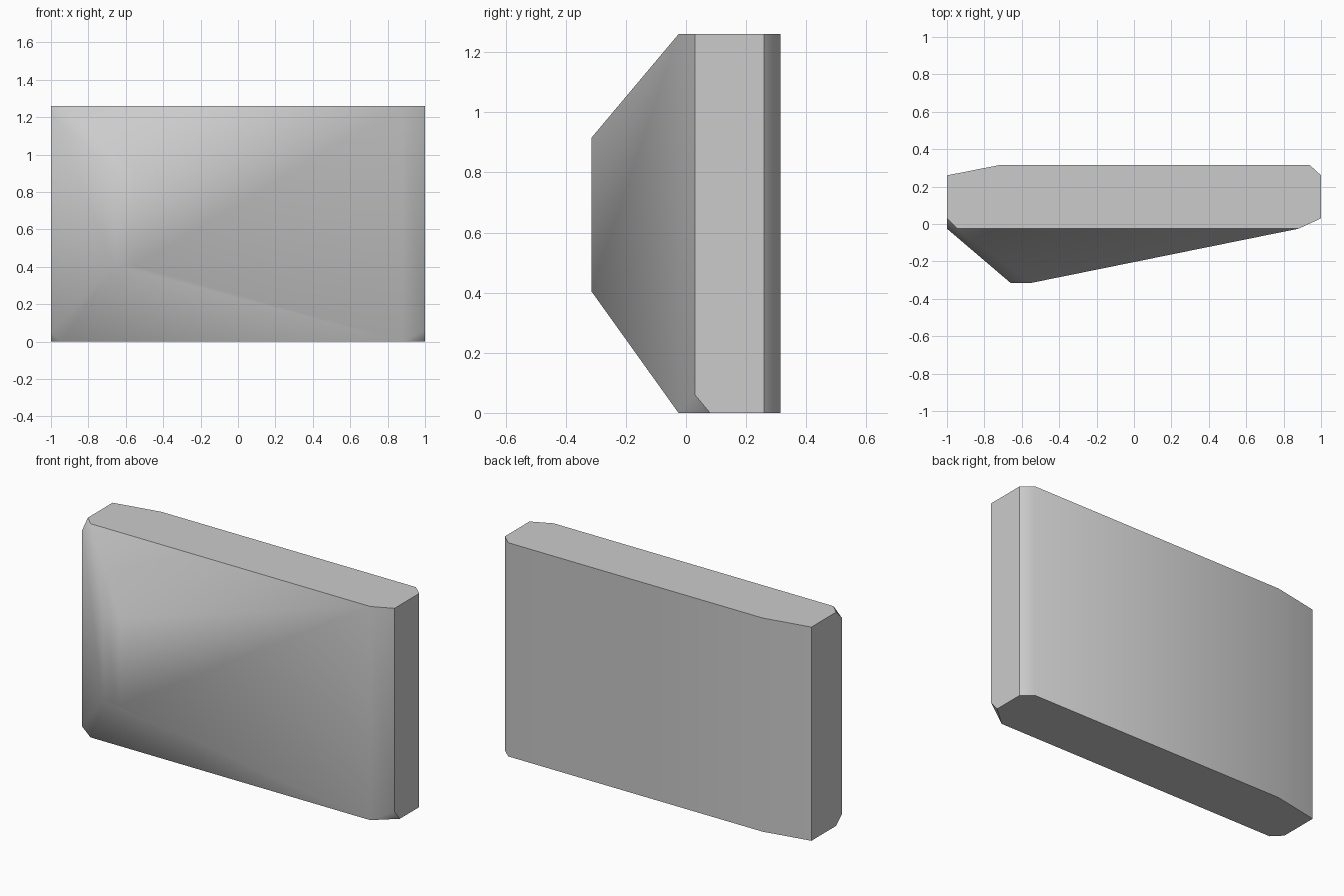
import bpy
import bmesh
from math import radians

cube = bpy.data.objects.get("Cube")
if cube:
    bpy.data.objects.remove(cube, do_unlink=True)

HEIGHT = 1.26
FRONT, BACK = -0.025, 0.315

grey = bpy.data.materials.new("stone grey")
grey.use_nodes = True
grey.diffuse_color = (0.6, 0.6, 0.6, 1)
grey.node_tree.nodes["Principled BSDF"].inputs["Base Color"].default_value = (0.6, 0.6, 0.6, 1)

points = []


def column(x, y, low=0, high=HEIGHT):
    """Two corners, one above the other."""
    points.extend([(x, y, low), (x, y, high)])


# Back of the slab, with a wide bevel on one side and a narrow one on the other
column(-1, 0.26)
column(-0.72, BACK)
column(0.94, BACK)
column(1, 0.26)

# Front edge, with clipped corners
column(1, 0.03, low=0.06)
points.append((1, 0.08, 0))
column(0.88, FRONT)
column(-0.945, FRONT)
column(-1, FRONT, 0.05, 1.205)
column(-1, 0.03)

# Raised off-centre ridge
column(-0.66, -BACK, 0.405, 0.915)
column(-0.55, -BACK, 0.405, 0.915)

# Faceted block wrapped around the corners
bm = bmesh.new()
for p in points:
    bm.verts.new(p)
bmesh.ops.convex_hull(bm, input=bm.verts[:])
bmesh.ops.dissolve_limit(bm, angle_limit=radians(1), verts=bm.verts[:], edges=bm.edges[:])
bmesh.ops.recalc_face_normals(bm, faces=bm.faces[:])
mesh = bpy.data.meshes.new("faceted_block")
bm.to_mesh(mesh)
bm.free()
mesh.materials.append(grey)
block = bpy.data.objects.new("faceted_block", mesh)
bpy.context.collection.objects.link(block)

# Shallow bevels blend softly, strong corners stay sharp
bpy.ops.object.select_all(action="DESELECT")
block.select_set(True)
bpy.context.view_layer.objects.active = block
bpy.ops.object.shade_smooth_by_angle(angle=radians(45))
